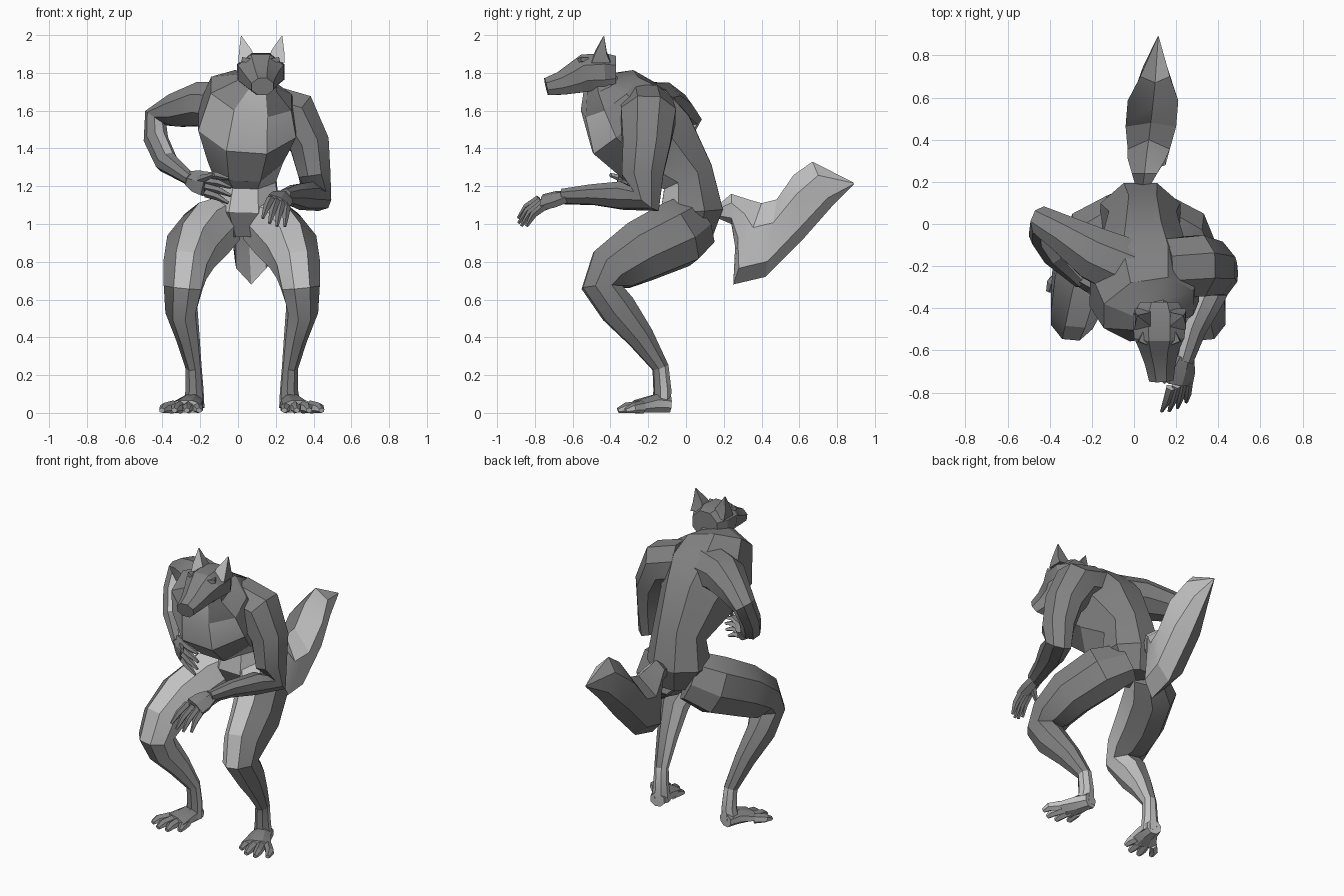
import bpy, bmesh, math
from mathutils import Vector as V

cube = bpy.data.objects.get("Cube")
if cube:
    bpy.data.objects.remove(cube, do_unlink=True)


def make_material(name, rgb):
    mat = bpy.data.materials.new(name)
    mat.use_nodes = True
    colour = (*rgb, 1)
    mat.diffuse_color = colour
    mat.node_tree.nodes["Principled BSDF"].inputs["Base Color"].default_value = colour
    return mat


dark_fur = make_material("dark grey fur", (.22, .22, .22))
light_fur = make_material("light grey fur", (.54, .54, .54))
parts = []


def skin(name, rings, is_light):
    """Bridge equal rings of points, cap both ends, colour faces by a rule."""
    bm = bmesh.new()
    loops = [[bm.verts.new(p) for p in ring] for ring in rings]
    for low, high in zip(loops, loops[1:]):
        for i in range(len(low)):
            j = (i + 1) % len(low)
            bm.faces.new((low[i], low[j], high[j], high[i]))
    bm.faces.new(loops[0])
    bm.faces.new(loops[-1])
    bmesh.ops.recalc_face_normals(bm, faces=bm.faces)
    bm.normal_update()
    for face in bm.faces:
        face.material_index = int(is_light(face.normal, face.calc_center_median()))
    mesh = bpy.data.meshes.new(name)
    bm.to_mesh(mesh)
    bm.free()
    mesh.materials.append(dark_fur)
    mesh.materials.append(light_fur)
    obj = bpy.data.objects.new(name, mesh)
    bpy.context.collection.objects.link(obj)
    parts.append(obj)


def loft(name, stations, hint, is_light, sides=8):
    """Sweep an oval along stations of (x, y, z, half width, half depth)."""
    centres = [V(s[:3]) for s in stations]
    side, rings = V(hint), []
    last = len(centres) - 1
    for k, (c, s) in enumerate(zip(centres, stations)):
        before = (c - centres[k - 1]).normalized() if k else V()
        after = (centres[k + 1] - c).normalized() if k < last else V()
        along = (before + after).normalized()
        side = (side - along * side.dot(along)).normalized()
        depth = along.cross(side)
        grow = 1 / math.cos(math.pi / sides)
        angles = [math.tau * (i + .5) / sides for i in range(sides)]
        rings.append([c + side * (math.cos(a) * s[3] * grow)
                      + depth * (math.sin(a) * s[4] * grow) for a in angles])
    skin(name, rings, is_light)


X, Y = (1, 0, 0), (0, 1, 0)


def all_dark(n, c):
    return False


def torso_rule(n, c):
    if c.z < 1.02:
        return False
    if c.z < 1.3:
        return n.y < -.1
    return n.y < -.35 and (c.z < 1.6 or abs(c.x - .09) < .08)


# Torso with a hunched chest and narrow waist
loft("torso", [
    (.03, .03, .93, .10, .11),
    (.03, .03, 1.07, .19, .165),
    (.04, .01, 1.25, .16, .14),
    (.04, -.15, 1.40, .20, .24),
    (.05, -.30, 1.545, .26, .255),
    (.07, -.405, 1.69, .22, .175),
    (.10, -.45, 1.745, .11, .09),
    (.115, -.46, 1.80, .08, .07),
], X, torso_rule)

# Head and blunt muzzle
loft("head", [
    (.12, -.37, 1.805, .09, .085),
    (.12, -.43, 1.805, .125, .10),
    (.12, -.53, 1.80, .12, .10),
    (.12, -.58, 1.775, .095, .085),
    (.125, -.66, 1.745, .072, .062),
    (.13, -.74, 1.727, .058, .046),
], X, lambda n, c: n.z < -.4)

for word, s in (("left", 1), ("right", -1)):
    # Ear and brow
    ex = .125 + s * .078
    loft(word + "_ear", [
        (ex, -.45, 1.86, .045, .05),
        (ex + s * .008, -.45, 1.91, .035, .03),
        (ex + s * .03, -.435, 1.995, .002, .002),
    ], X, lambda n, c: n.y < -.4, 4)
    loft(word + "_brow", [
        (.12 + s * .015, -.57, 1.855, .02, .012),
        (.12 + s * .09, -.535, 1.87, .024, .012),
    ], Y, all_dark, 4)

    # Leg from hip to ankle
    def put(*stations):
        return [(.02 + s * x, *rest) for x, *rest in stations]

    def leg_rule(n, c):
        outward = n.x * s
        if c.z < .2:
            return n.y > -.5
        return outward < -.75 or (n.y < -.3 and outward < .6)

    def foot_rule(n, c):
        return n.z < .6

    loft(word + "_leg", put(
        (.08, .04, 1.01, .10, .15),
        (.19, -.05, .945, .14, .175),
        (.27, -.24, .855, .135, .16),
        (.30, -.39, .76, .115, .135),
        (.31, -.445, .665, .10, .105),
        (.32, -.36, .55, .08, .095),
        (.285, -.24, .40, .058, .07),
        (.255, -.135, .24, .04, .042),
        (.25, -.125, .12, .045, .045),
        (.255, -.13, .03, .055, .045)), X, leg_rule)

    # Foot and splayed toes
    loft(word + "_foot", put(
        (.25, -.085, .045, .045, .043),
        (.265, -.16, .05, .06, .048),
        (.30, -.26, .034, .09, .033)), X, foot_rule)
    for i in range(4):
        reach = (.32, .36, .36, .32)[i]
        loft(f"{word}_toe_{i + 1}", put(
            (.235 + .042 * i, -.23, .032, .023, .03),
            (.23 + .06 * i, -reach + .04, .026, .024, .024),
            (.225 + .066 * i, -reach, .013, .014, .012)), X, foot_rule, 6)

# Lowered left arm, reaching forward
loft("left_arm", [
    (.15, -.21, 1.61, .14, .13),
    (.30, -.20, 1.57, .145, .135),
    (.38, -.21, 1.42, .125, .105),
    (.405, -.23, 1.26, .11, .085),
    (.42, -.21, 1.13, .085, .07),
    (.36, -.34, 1.15, .08, .062),
    (.29, -.50, 1.155, .057, .047),
    (.24, -.65, 1.145, .045, .032),
], Y, lambda n, c: c.y < -.25 and c.z < 1.25 and n.x < -.45)

# Raised right arm, elbow pulled back
loft("right_arm", [
    (-.03, -.21, 1.62, .14, .13),
    (-.19, -.14, 1.635, .125, .115),
    (-.33, -.05, 1.60, .09, .088),
    (-.435, .01, 1.56, .07, .062),
    (-.435, -.05, 1.45, .063, .06),
    (-.38, -.14, 1.33, .058, .058),
    (-.25, -.27, 1.235, .037, .032),
], Y, lambda n, c: c.z < 1.52 and n.x > .3)


def palm_rule(n, c):
    return n.y > .4 or n.z < -.75


def hand(word, wrist, knuckle, tip, spread, thumb):
    """Flat palm, four tapering fingers and a thumb."""
    wrist, knuckle, tip, thumb = map(V, (wrist, knuckle, tip, thumb))
    spread = V(spread).normalized()
    loft(word + "_palm", [(*wrist, .038, .03), (*wrist.lerp(knuckle, .5), .06, .03),
                          (*knuckle, .064, .024)], spread, palm_rule, 6)
    for i in range(4):
        across = spread * (i - 1.5)
        root = knuckle + across * .032
        end = tip + across * .044 - (tip - knuckle) * (.1 * abs(i - 1.5))
        bend = root.lerp(end, .5) - V((0, .012, -.008))
        loft(f"{word}_finger_{i + 1}", [(*root, .018, .02), (*bend, .016, .016),
                                        (*end, .007, .007)], spread, palm_rule, 5)
    loft(word + "_thumb", [(*wrist.lerp(knuckle, .4), .025, .02),
                           (*thumb, .009, .009)], spread, palm_rule, 5)


hand("left", (.245, -.63, 1.145), (.215, -.76, 1.115), (.185, -.885, .99),
     (.8, .3, -.3), (.14, -.75, 1.08))
hand("right", (-.26, -.26, 1.24), (-.17, -.32, 1.21), (-.03, -.37, 1.17),
     (0, .2, 1), (-.13, -.40, 1.26))

# Bushy blade-shaped tail: top edge, bottom edge, centre and half width
tail = [
    (.17, 1.10, .17, 1.03, .04, .03),
    (.24, 1.16, .24, 1.00, .05, .06),
    (.33, 1.13, .26, .88, .06, .09),
    (.40, 1.11, .25, .68, .07, .10),
    (.48, 1.13, .42, .72, .08, .12),
    (.57, 1.26, .62, .92, .09, .12),
    (.67, 1.33, .77, 1.09, .10, .07),
    (.885, 1.22, .89, 1.21, .115, .003),
]
rings = []
for top_y, top_z, low_y, low_z, x, w in tail:
    top, low = V((x, top_y, top_z)), V((x, low_y, low_z))
    upper, lower = top.lerp(low, .3), top.lerp(low, .8)
    out = V((w, 0, 0))
    rings.append([top, upper + out, lower + out * .8, low, lower - out * .8, upper - out])
skin("tail", rings, lambda n, c: n.x - .6 * n.z > .1)

# Soft shading along the limbs with crisp facets
bpy.ops.object.select_all(action='DESELECT')
for obj in parts:
    obj.select_set(True)
bpy.context.view_layer.objects.active = parts[0]
bpy.ops.object.shade_smooth_by_angle(angle=math.radians(28))
